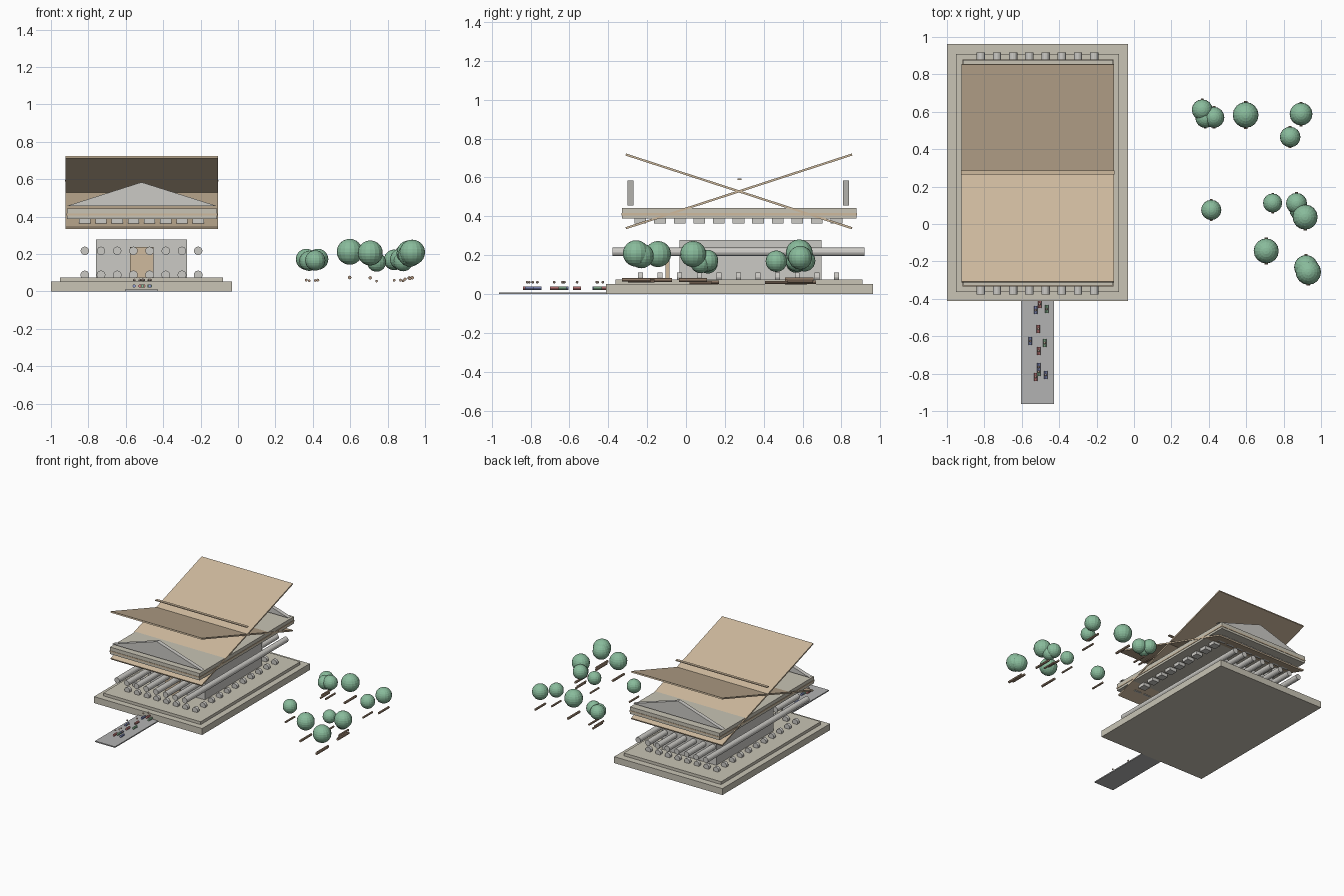
import bpy, math

if "Cube" in bpy.data.objects:
    bpy.data.objects.remove(bpy.data.objects["Cube"])

CX, CY = -0.516, 0.275   # centre of the temple


def mat(name, r, g, b):
    m = bpy.data.materials.new(name)
    m.diffuse_color = (r, g, b, 1)
    m.use_nodes = True
    m.node_tree.nodes["Principled BSDF"].inputs["Base Color"].default_value = m.diffuse_color
    return m


STONE = mat("stone", 0.60, 0.59, 0.56)
STEP = mat("step_stone", 0.58, 0.55, 0.46)
BROWN = mat("clay", 0.62, 0.49, 0.34)
PATH = mat("paving", 0.45, 0.45, 0.45)
LEAF = mat("leaf", 0.25, 0.50, 0.33)
BARK = mat("bark", 0.42, 0.29, 0.20)
SKIN = mat("skin", 0.75, 0.58, 0.48)
CLOTHES = [mat("red_cloth", 0.7, 0.25, 0.25), mat("blue_cloth", 0.3, 0.35, 0.65),
           mat("green_cloth", 0.3, 0.55, 0.35)]


def finish(name, m):
    o = bpy.context.object
    o.name = name
    o.data.materials.append(m)
    return o


def box(name, x0, x1, y0, y1, z0, z1, m):
    bpy.ops.mesh.primitive_cube_add(size=1, location=((x0 + x1) / 2, (y0 + y1) / 2, (z0 + z1) / 2))
    o = finish(name, m)
    o.scale = (x1 - x0, y1 - y0, z1 - z0)
    return o


def rod(name, x, y, z, r, length, m, sides=16):
    """Cylinder lying along y."""
    bpy.ops.mesh.primitive_cylinder_add(vertices=sides, radius=r, depth=length, location=(x, y, z),
                                        rotation=(math.pi / 2, 0, 0))
    return finish(name, m)


def ball(name, x, y, z, r, m, seg=16, rings=12):
    bpy.ops.mesh.primitive_uv_sphere_add(segments=seg, ring_count=rings, radius=r, location=(x, y, z))
    return finish(name, m)


# stepped platform, inner chamber, door and approach path
box("lower_step", -1.0, -0.032, -0.413, 0.963, 0, 0.052, STEP)
box("upper_step", -0.952, -0.08, -0.363, 0.91, 0.052, 0.075, STEP)
box("inner_chamber", -0.76, -0.272, -0.034, 0.697, 0.075, 0.278, STONE)
box("door", -0.578, -0.452, -0.105, -0.085, 0.075, 0.238, BROWN)
box("path", -0.605, -0.427, -0.963, -0.413, 0, 0.009, PATH)

# colonnade: 8 across, 11 deep, shafts and bases lying along y
NX, NY = 8, 11
for i in range(NX):
    for j in range(NY):
        if 0 < i < NX - 1 and 0 < j < NY - 1:
            continue
        x = CX - 0.303 + 0.606 * i / (NX - 1)
        y = 0.27 - 0.505 + 1.01 * j / (NY - 1)
        rod("column_shaft", x, y, 0.217, 0.0225, 0.286, STONE)
        rod("column_base", x, y, 0.088, 0.0235, 0.025, STONE)
        box("column_capital", x - 0.03, x + 0.03, y - 0.03, y + 0.03, 0.362, 0.39, STONE)

# entablature with a coloured frieze band
box("lower_beam", -0.915, -0.113, -0.33, 0.877, 0.388, 0.405, STEP)
box("frieze", -0.918, -0.11, -0.333, 0.88, 0.405, 0.416, BROWN)
box("upper_beam", -0.915, -0.113, -0.33, 0.877, 0.416, 0.444, STEP)

# triangular gables front and back
for name, y0 in (("front_gable", -0.302), ("back_gable", 0.808)):
    prof = [(-0.915, 0.457), (-0.113, 0.457), (CX, 0.584)]
    verts = [(x, y, z) for y in (y0, y0 + 0.032) for x, z in prof]
    me = bpy.data.meshes.new(name)
    me.from_pydata(verts, [], [(0, 1, 2), (5, 4, 3), (0, 3, 4, 1), (1, 4, 5, 2), (2, 5, 3, 0)])
    o = bpy.data.objects.new(name, me)
    bpy.context.collection.objects.link(o)
    me.materials.append(STONE)

# two crossing roof slabs and ridge strip
for name, s in (("roof_slab_front", 1), ("roof_slab_back", -1)):
    o = box(name, -0.923, -0.108, 0.2725 - 0.6125, 0.2725 + 0.6125, 0.523, 0.534, BROWN)
    o.rotation_euler.x = s * math.atan2(0.38, 1.167)
box("roof_ridge", -0.926, -0.105, 0.264, 0.286, 0.588, 0.595, BROWN)

# visitors on the path
people = [(-.504, -.428), (-.525, -.46), (-.467, -.455), (-.512, -.561), (-.555, -.626), (-.477, -.636),
          (-.51, -.679), (-.51, -.765), (-.51, -.79), (-.525, -.818), (-.472, -.807)]
for k, (x, y) in enumerate(people):
    rod("visitor_body", x, y, 0.029, 0.009, 0.043, CLOTHES[k % 3], 8)
    ball("visitor_head", x, y, 0.061, 0.007, SKIN, 8, 6)

# grove of trees: x, y, crown radius
trees = [(.365, .61, .056), (.381, .567, .053), (.427, .57, .056), (.597, .583, .069), (.893, .588, .061),
         (.835, .465, .055), (.741, .112, .051), (.869, .11, .056), (.883, .075, .052), (.915, .037, .067),
         (.413, .075, .054), (.707, -.144, .067), (.92, -.23, .064), (.932, -.257, .068)]
for x, y, r in trees:
    ball("tree_crown", x, y, 3.07 * r, r, LEAF)
    rod("tree_trunk", x, y, 1.08 * r, 0.14 * r, 2.15 * r, BARK, 8)
